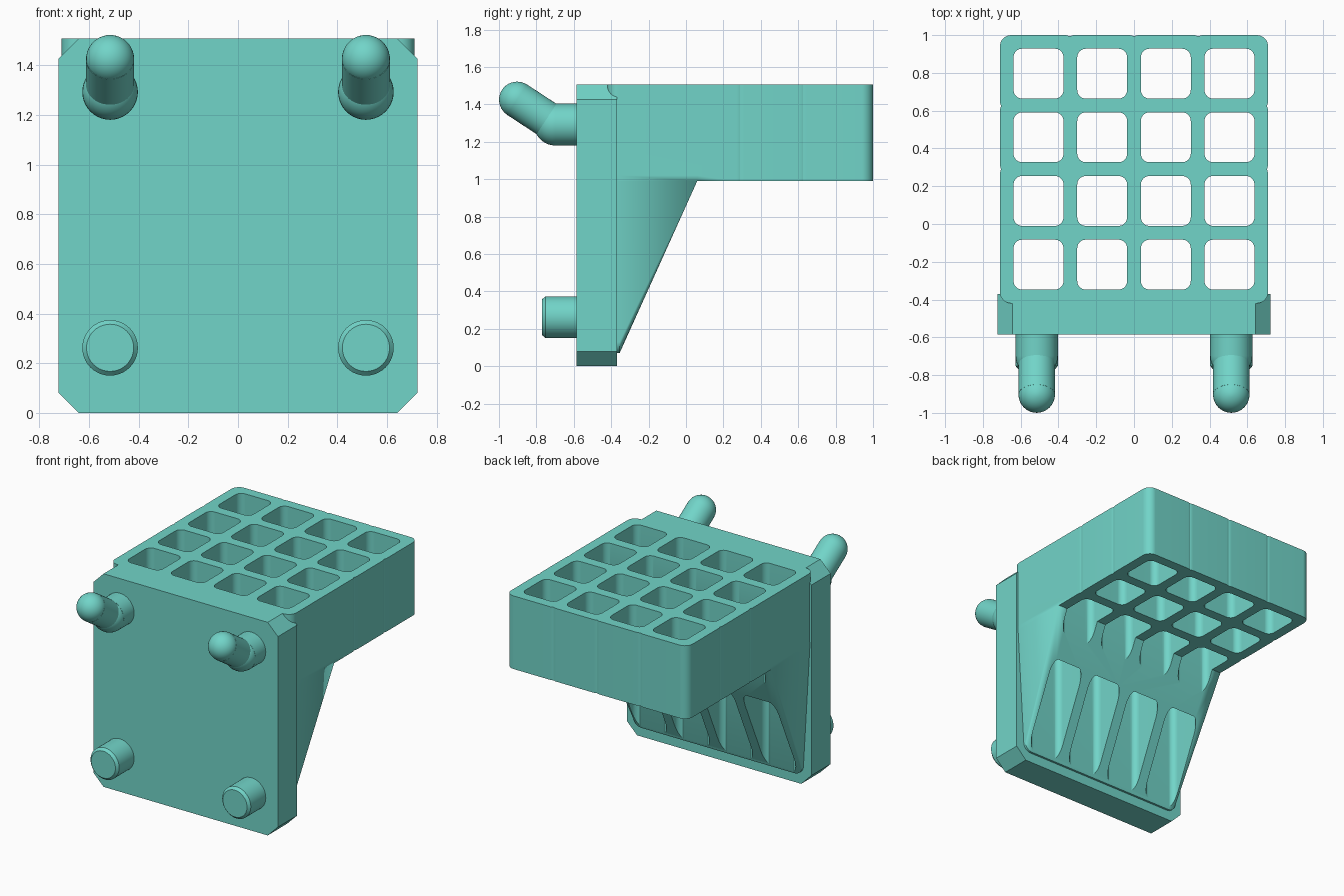
import bpy, bmesh, math
from mathutils import Vector, Matrix

if "Cube" in bpy.data.objects:
    bpy.data.objects.remove(bpy.data.objects["Cube"])

teal = bpy.data.materials.new("teal")
teal.diffuse_color = (0.167, 0.66, 0.58, 1)
teal.use_nodes = True
teal.node_tree.nodes["Principled BSDF"].inputs["Base Color"].default_value = teal.diffuse_color


def finish(name, bm):
    bmesh.ops.recalc_face_normals(bm, faces=bm.faces[:])
    mesh = bpy.data.meshes.new(name)
    bm.to_mesh(mesh)
    bm.free()
    mesh.materials.append(teal)
    ob = bpy.data.objects.new(name, mesh)
    bpy.context.collection.objects.link(ob)
    return ob


def activate(ob):
    bpy.ops.object.select_all(action='DESELECT')
    ob.select_set(True)
    bpy.context.view_layer.objects.active = ob


def smooth(ob):
    activate(ob)
    bpy.ops.object.shade_smooth_by_angle(angle=math.radians(25))
    mod = ob.modifiers.new("flat_faces", 'WEIGHTED_NORMAL')
    mod.keep_sharp = True


def boolean(ob, tool, operation):
    mod = ob.modifiers.new(operation, 'BOOLEAN')
    mod.object, mod.operation, mod.solver = tool, operation, 'EXACT'
    activate(ob)
    bpy.ops.object.modifier_apply(modifier=mod.name)
    bpy.data.objects.remove(tool)


def prism(bm, points, offset):
    face = bm.faces.new([bm.verts.new(p) for p in points])
    new = bmesh.ops.extrude_face_region(bm, geom=[face])['geom']
    verts = [v for v in new if isinstance(v, bmesh.types.BMVert)]
    bmesh.ops.translate(bm, verts=verts, vec=offset)


def rounded_rect(cx, cy, hx, hy, r, sides=((), (), (), ()), n=8):
    # sides: extra points inserted after each corner (back, left, front, right)
    pts = []
    for k, (sx, sy) in enumerate([(1, 1), (-1, 1), (-1, -1), (1, -1)]):
        for i in range(n + 1):
            a = math.pi / 2 * (k + i / n)
            pts.append((cx + sx * (hx - r) + r * math.cos(a),
                        cy + sy * (hy - r) + r * math.sin(a)))
        pts += sides[k]
    return pts


def rod(bm, a, b, r1, r2):
    a, b = Vector(a), Vector(b)
    m = Matrix.Translation((a + b) / 2) @ (b - a).to_track_quat('Z', 'Y').to_matrix().to_4x4()
    bmesh.ops.create_cone(bm, cap_ends=True, segments=40, radius1=r1, radius2=r2,
                          depth=(b - a).length, matrix=m)


def ball(bm, c, r):
    bmesh.ops.create_uvsphere(bm, u_segments=40, v_segments=20, radius=r,
                              matrix=Matrix.Translation(c))


# Bin block, with shallow grooves where the cells meet on the outside
W, H, C = 0.722, 1.507, 0.08
d, w = 0.006, 0.02
back = [(x + o, 1 - (d if o == 0 else 0)) for x in (0.34, 0, -0.34) for o in (w, 0, -w)]
left = [(-0.71 + (d if o == 0 else 0), y + o) for y in (0.625, 0.29) for o in (w, 0, -w)]
right = [(-x, y) for x, y in reversed(left)]
bm = bmesh.new()
outline = rounded_rect(0, 0.29, 0.71, 0.71, 0.06, (back, left, (), right))
prism(bm, [(x, y, 0.99) for x, y in outline], (0, 0, H - 0.99))
body = finish("bin_rack", bm)

# Tapered support below the block, rounded at its lower corners
bm = bmesh.new()
for s in (-1, 1):
    for y in (-0.375, 0.06):
        bm.verts.new((s * 0.71, y, 0.99))
        bm.verts.new((s * 0.71, y, 1.02))
    for i in range(9):
        a = math.pi / 2 * i / 8
        for y in (-0.375, -0.355):
            bm.verts.new((s * (0.60 + 0.06 * math.sin(a)), y, 0.13 - 0.06 * math.cos(a)))
hull = bmesh.ops.convex_hull(bm, input=bm.verts[:])
junk = {g for g in hull['geom_interior'] + hull['geom_unused'] if isinstance(g, bmesh.types.BMVert)}
bmesh.ops.delete(bm, geom=list(junk), context='VERTS')
bmesh.ops.dissolve_limit(bm, angle_limit=0.005, verts=bm.verts[:], edges=bm.edges[:])
boolean(body, finish("support", bm), 'UNION')

# Back plate with chamfered corners
bm = bmesh.new()
profile = [(-W, C), (-W + C, 0), (W - C, 0), (W, C),
           (W, H - C), (W - C, H), (-W + C, H), (-W, H - C)]
prism(bm, [(x, -0.585, z) for x, z in profile], (0, 0.215, 0))
boolean(body, finish("back_plate", bm), 'UNION')

# Four by four rounded square holes through block and support
bm = bmesh.new()
for i in range(4):
    for j in range(4):
        hole = rounded_rect((i - 1.5) * 0.337, -0.215 + j * 0.337, 0.132, 0.132, 0.045)
        prism(bm, [(x, y, -0.2) for x, y in hole], (0, 0, 2))
boolean(body, finish("hole_cutter", bm), 'DIFFERENCE')
smooth(body)

for side, x in (("left", -0.515), ("right", 0.515)):
    # Angled upper hook
    bm = bmesh.new()
    bend, tip = (x, -0.70, 1.292), (x, -0.903, 1.425)
    rod(bm, (x, -0.57, 1.292), bend, 0.112, 0.112)
    ball(bm, bend, 0.1115)
    rod(bm, bend, tip, 0.097, 0.097)
    ball(bm, tip, 0.0965)
    smooth(finish("upper_hook_" + side, bm))

    # Straight lower pin with chamfered end
    bm = bmesh.new()
    rod(bm, (x, -0.57, 0.262), (x, -0.752, 0.262), 0.112, 0.112)
    rod(bm, (x, -0.752, 0.262), (x, -0.77, 0.262), 0.112, 0.095)
    smooth(finish("lower_pin_" + side, bm))
